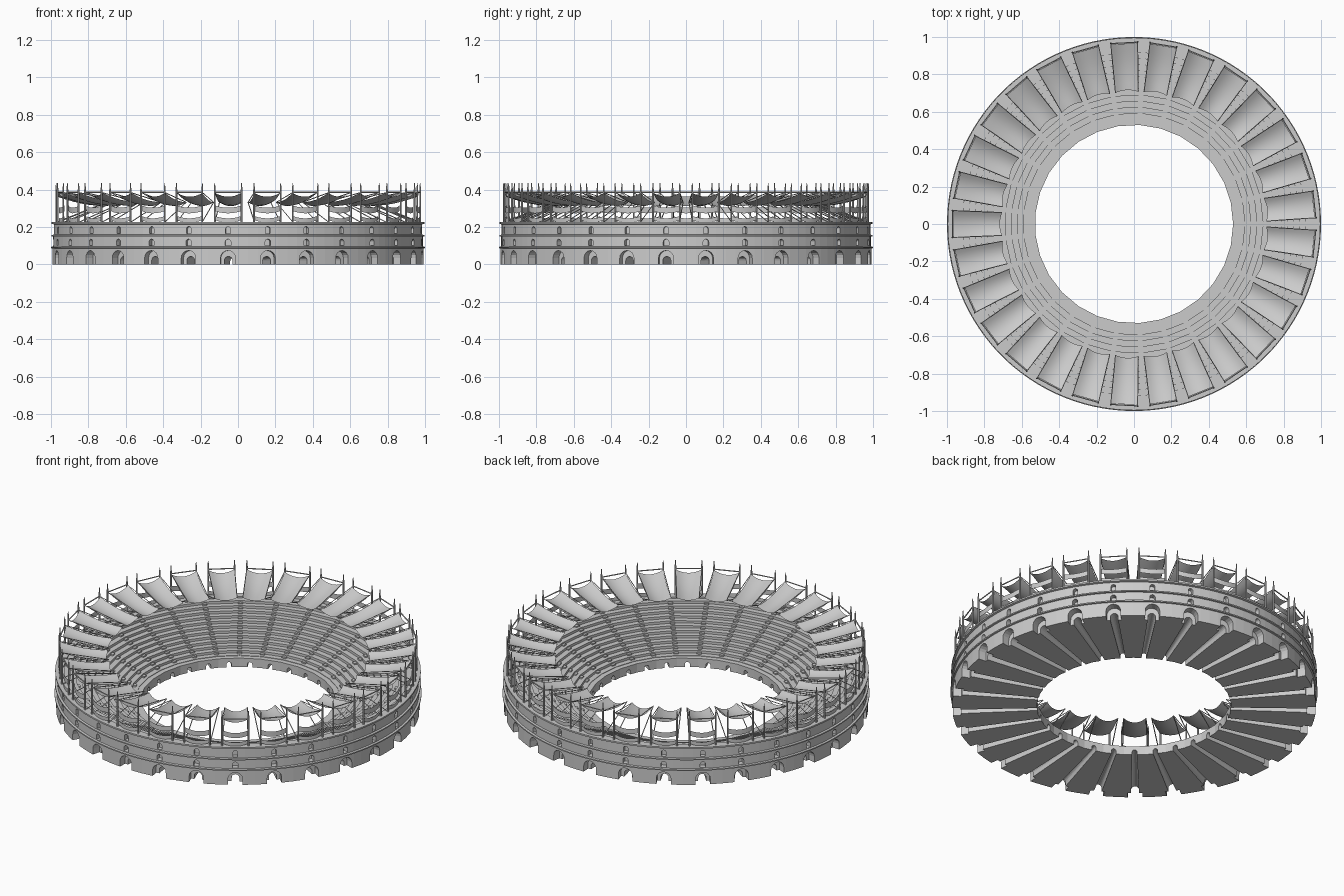
import bpy, bmesh
from math import pi, sin, cos, floor
from mathutils import Matrix, Vector

if "Cube" in bpy.data.objects:
    bpy.data.objects.remove(bpy.data.objects["Cube"])

N = 29                      # bays around the arena
STEP = 2 * pi / N


def finish(name, bm, recalc=True):
    if recalc:
        bmesh.ops.recalc_face_normals(bm, faces=bm.faces)
    me = bpy.data.meshes.new(name)
    bm.to_mesh(me)
    bm.free()
    ob = bpy.data.objects.new(name, me)
    bpy.context.collection.objects.link(ob)
    return ob


def around(name, bm, offset=0.5, recalc=True):
    """Repeat one bay, modelled along +x, around the z axis."""
    if recalc:
        bmesh.ops.recalc_face_normals(bm, faces=bm.faces)
    one = bpy.data.meshes.new("bay")
    bm.to_mesh(one)
    bm.free()
    out = bmesh.new()
    turn = Matrix.Rotation(STEP, 4, 'Z')
    one.transform(Matrix.Rotation(STEP * offset, 4, 'Z'))
    for _ in range(N):
        out.from_mesh(one)
        one.transform(turn)
    bpy.data.meshes.remove(one)
    return finish(name, out, False)


def rod(bm, a, b, r1, r2=None, sides=6):
    a, b = Vector(a), Vector(b)
    d = b - a
    m = Matrix.Translation((a + b) / 2) @ d.to_track_quat('Z', 'Y').to_matrix().to_4x4()
    bmesh.ops.create_cone(bm, cap_ends=True, segments=sides, radius1=r1,
                          radius2=r1 if r2 is None else r2, depth=d.length, matrix=m)


def box(bm, x0, x1, w, z0, z1):
    m = Matrix.Translation(((x0 + x1) / 2, 0, (z0 + z1) / 2)) @ Matrix.Diagonal((x1 - x0, w, z1 - z0, 1))
    bmesh.ops.create_cube(bm, size=1, matrix=m)


def arch(bm, x0, w0, x1, w1, z0, h0, h1, n=8):
    """Round-headed prism running along x; w = half width, h = crown height."""
    loops = []
    for x, w, h in ((x0, w0, h0), (x1, w1, h1)):
        pts = [(-w, z0), (w, z0)]
        pts += [(w * cos(pi * i / n), h - w + w * sin(pi * i / n)) for i in range(n + 1)]
        loops.append([bm.verts.new((x, y, z)) for y, z in pts])
    a, b = loops
    k = len(a)
    for i in range(k):
        bm.faces.new((a[i], a[(i + 1) % k], b[(i + 1) % k], b[i]))
    bm.faces.new(a)
    bm.faces.new(b)


def sheet(bm, nu, nv, f):
    g = [[bm.verts.new(f(i / nu * 2 - 1, j / nv)) for i in range(nu + 1)] for j in range(nv + 1)]
    for j in range(nv):
        for i in range(nu):
            bm.faces.new((g[j][i], g[j][i + 1], g[j + 1][i + 1], g[j + 1][i])).smooth = True


# Body: lathed section with cornices outside and stepped seating inside
ROWS, R0, R1, Z0, Z1 = 12, 0.56, 0.95, 0.045, 0.222
dr, dz = (R1 - R0) / ROWS, (Z1 - Z0) / ROWS
profile = [(0.53, 0), (0.992, 0), (0.992, 0.085), (1.0, 0.087), (1.0, 0.094), (0.988, 0.096),
           (0.988, 0.148), (0.997, 0.15), (0.997, 0.157), (0.985, 0.159),
           (0.985, 0.214), (0.996, 0.217), (0.996, 0.226), (R1, 0.226)]
for i in range(ROWS - 1, -1, -1):
    profile += [(R0 + dr * (i + 1), Z0 + dz * (i + 1) - 0.004), (R0 + dr * i, Z0 + dz * (i + 1) - 0.004)]
profile += [(R0, 0.053), (0.53, 0.053)]
bm = bmesh.new()
SEG = N * 4
rings = []
for s in range(SEG):
    a = 2 * pi * s / SEG
    local = a - (floor(s / 4) + 0.5) * STEP
    flat = cos(STEP / 2) / cos(local)        # seating is straight across each bay
    rings.append([bm.verts.new((r * (flat if r < 0.96 else 1) * cos(a),
                                r * (flat if r < 0.96 else 1) * sin(a), z)) for r, z in profile])
P = len(profile)
for s in range(SEG):
    a, b = rings[s], rings[(s + 1) % SEG]
    for i in range(P):
        bm.faces.new((a[i], a[(i + 1) % P], b[(i + 1) % P], b[i]))
body = finish("arena_body", bm)

# Arched openings on three storeys, then the radial passages
bm = bmesh.new()
arch(bm, 0.945, 0.04, 1.05, 0.04, -0.05, 0.074, 0.074)
arch(bm, 0.955, 0.015, 1.05, 0.015, 0.1, 0.135, 0.135)
arch(bm, 0.96, 0.013, 1.05, 0.013, 0.165, 0.202, 0.202)
openings = around("opening_cutters", bm)
bm = bmesh.new()
arch(bm, 0.48, 0.012, 0.97, 0.022, -0.05, 0.03, 0.043)
passages = around("passage_cutters", bm)
bpy.context.view_layer.objects.active = body
for cutter in (openings, passages):
    mod = body.modifiers.new("cut", 'BOOLEAN')
    mod.operation = 'DIFFERENCE'
    mod.solver = 'EXACT'
    mod.object = cutter
    bpy.ops.object.modifier_apply(modifier=mod.name)
for cutter in (openings, passages):
    bpy.data.objects.remove(cutter)

# Stair aisles between bays
bm = bmesh.new()
for i in range(1, ROWS):
    x = R0 + dr * i
    z = Z0 + dz * i - 0.004
    box(bm, x - dr / 2, x + 0.002, 0.026, z - 0.002, z + dz / 2)
around("stair_aisles", bm, 0)

# Mast posts with thin tips, cross beams and struts
bm = bmesh.new()
for s in (-1, 1):
    rod(bm, (0.972, s * 0.072, 0.2), (0.972, s * 0.072, 0.4), 0.005)
    rod(bm, (0.972, s * 0.072, 0.4), (0.972, s * 0.072, 0.435), 0.0045, 0.002)
around("mast_posts", bm)
bm = bmesh.new()
rod(bm, (0.97, -0.074, 0.386), (0.97, 0.074, 0.386), 0.0035)
for s in (-1, 1):
    rod(bm, (0.968, s * 0.07, 0.226), (0.706, s * 0.061, 0.332), 0.0028, sides=4)
    rod(bm, (0.97, s * 0.072, 0.384), (0.706, s * 0.061, 0.332), 0.0025, sides=4)
around("beams_and_struts", bm)

# Sagging awnings sloping in over the seats
bm = bmesh.new()
sheet(bm, 8, 6, lambda u, v: (0.965 - 0.26 * v + 0.012 * (1 - u * u) * (2 * v - 1) * (1 if v > 0.5 else 0),
                              u * (0.07 - 0.009 * v),
                              0.382 - 0.05 * v - 0.02 * (1 - u * u) - 0.012 * sin(pi * v)))
around("awnings", bm, recalc=False)

# Two slack cloth bands hung between the posts of each bay
bm = bmesh.new()
for top, h in ((0.315, 0.03), (0.258, 0.022)):
    sheet(bm, 6, 2, lambda u, v: (0.965 + 0.01 * (1 - u * u), u * 0.07,
                                  top - h * v - 0.012 * (1 - u * u)))
around("cloth_bands", bm, recalc=False)
